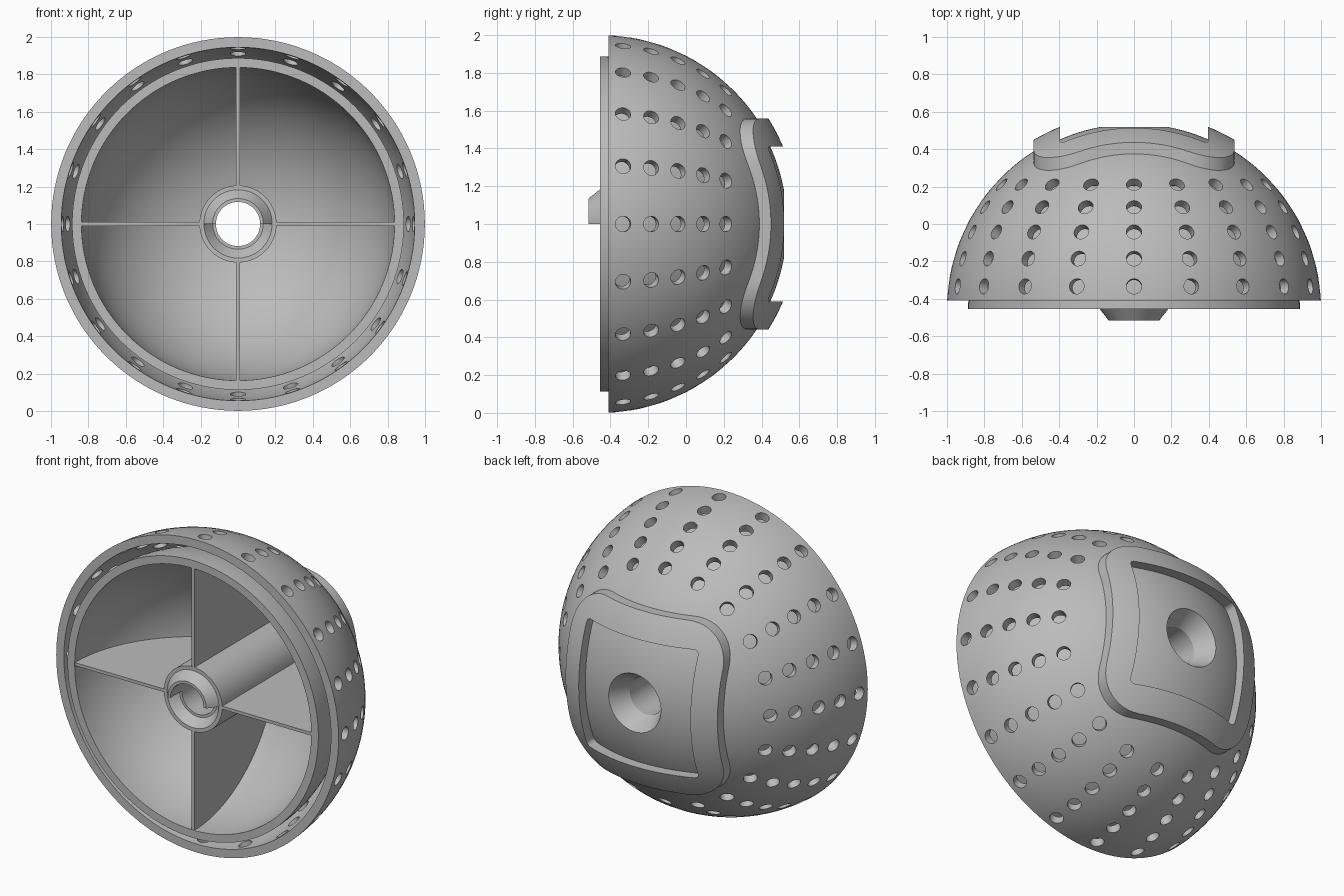
import bpy, bmesh
from math import sin, cos, tau, pi, radians, degrees, acos

if "Cube" in bpy.data.objects:
    bpy.data.objects.remove(bpy.data.objects["Cube"], do_unlink=True)

FACE = -0.455          # mounting plane, also the centre of every sphere
AXIS_Z = 1.0
BORE, HUB = 0.118, 0.206
INNER, INNER_OUT, OUTER_IN, OUTER = 0.837, 0.887, 0.946, 1.0

grey = bpy.data.materials.new("plain grey")
grey.use_nodes = True
grey.diffuse_color = (0.5, 0.5, 0.5, 1)
grey.node_tree.nodes["Principled BSDF"].inputs["Base Color"].default_value = (0.5, 0.5, 0.5, 1)


def finish(name, bm):
    bmesh.ops.recalc_face_normals(bm, faces=bm.faces)
    mesh = bpy.data.meshes.new(name)
    bm.to_mesh(mesh)
    bm.free()
    mesh.materials.append(grey)
    ob = bpy.data.objects.new(name, mesh)
    bpy.context.collection.objects.link(ob)
    return ob


def arc(radius, start, end, steps):
    """Points (r, y) on a sphere section; angles rise from the mounting plane."""
    angles = [radians(start + (end - start) * i / steps) for i in range(steps + 1)]
    return [(radius * cos(a), FACE + radius * sin(a)) for a in angles]


def lat(r, radius):
    return degrees(acos(r / radius))


def revolve(name, profile, segments=128, sweep=tau):
    """Turn a closed (r, y) profile about the y axis."""
    bm = bmesh.new()
    full = sweep == tau
    rings = []
    for s in range(segments if full else segments + 1):
        a = sweep * s / segments
        rings.append([bm.verts.new((r * cos(a), y, AXIS_Z + r * sin(a))) for r, y in profile])
    n = len(profile)
    for s in range(segments):
        here, there = rings[s], rings[(s + 1) % len(rings)]
        for i in range(n):
            j = (i + 1) % n
            bm.faces.new((here[i], here[j], there[j], there[i]))
    if not full:
        bm.faces.new(rings[0])
        bm.faces.new(rings[-1])
    return finish(name, bm)


def rounded_prism(name, half_x, half_z, corner, y0, y1, steps=12):
    bm = bmesh.new()
    loop = []
    for q, (sx, sz) in enumerate([(1, 1), (-1, 1), (-1, -1), (1, -1)]):
        for i in range(steps + 1):
            a = pi / 2 * (q + i / steps)
            loop.append(bm.verts.new((sx * (half_x - corner) + corner * cos(a), y0,
                                      AXIS_Z + sz * (half_z - corner) + corner * sin(a))))
    face = bm.faces.new(loop)
    top = bmesh.ops.extrude_face_region(bm, geom=[face])["geom"]
    bmesh.ops.translate(bm, vec=(0, y1 - y0, 0),
                        verts=[g for g in top if isinstance(g, bmesh.types.BMVert)])
    return finish(name, bm)


def boolean(target, tool, operation, keep=False):
    mod = target.modifiers.new("cut", "BOOLEAN")
    mod.operation, mod.object, mod.solver = operation, tool, "EXACT"
    bpy.context.view_layer.objects.active = target
    bpy.ops.object.modifier_apply(modifier=mod.name)
    if not keep:
        bpy.data.objects.remove(tool, do_unlink=True)


# Double-walled dome with a hub tube and a countersunk bore
profile = [(BORE, -0.40), (0.135, -0.40), (0.182, FACE), (HUB, FACE)]
profile += arc(INNER, lat(HUB, INNER), 0, 28)
profile += arc(INNER_OUT, 0, 48, 18)
profile += arc(OUTER_IN, 48, 2.72, 18)
profile += arc(OUTER, 2.58, lat(0.19, OUTER), 32)
profile += [(BORE, 0.40)]
dome = revolve("perforated_dome", profile)

# Radial vent holes through the outer wall
bm = bmesh.new()
for row in range(5):
    up = radians(7 + 8.7 * row)
    for col in range(20):
        a = tau * col / 20
        n = bmesh.ops.create_cone(bm, cap_ends=True, segments=24, radius1=0.041,
                                  radius2=0.041, depth=0.13)["verts"]
        from mathutils import Vector, Matrix
        d = Vector((cos(up) * cos(a), sin(up), cos(up) * sin(a)))
        place = Matrix.Translation(Vector((0, FACE, AXIS_Z)) + d * 0.98)
        bmesh.ops.transform(bm, verts=n, matrix=place @ d.to_track_quat("Z", "Y").to_matrix().to_4x4())
boolean(dome, finish("hole_cutter", bm), "DIFFERENCE")

# Raised rounded-square pad on the back
pad = revolve("back_pad", arc(0.985, 35, lat(0.3, 0.985), 14) + arc(1.052, lat(0.3, 1.052), 35, 16))
boolean(pad, rounded_prism("pad_outline", 0.537, 0.558, 0.25, -0.2, 1), "INTERSECT")

# Square recess with a domed floor, cut into both pad and dome
recess = revolve("recess_cutter", arc(0.99, 45, lat(0.15, 0.99), 16) + arc(1.15, lat(0.15, 1.15), 45, 16))
boolean(recess, rounded_prism("recess_outline", 0.395, 0.41, 0.03, -0.2, 1, 4), "INTERSECT")
boolean(pad, recess, "DIFFERENCE", keep=True)
boolean(dome, recess, "DIFFERENCE")

# Half-round coupling tooth in the hub mouth
tooth = revolve("coupling_tooth", [(BORE, -0.40), (BORE, -0.515), (0.136, -0.515),
                                   (0.183, FACE), (0.136, -0.40)], 64, pi)

# Four ribs from the hub to the inner wall
ribs = []
for i, name in enumerate(["left", "upper", "right", "lower"]):
    a = i * pi / 2
    bm = bmesh.new()
    edge = [(0.195, FACE + 0.001)] + arc(0.845, 0.1, lat(0.195, 0.845), 32)
    sides = []
    for t in (-0.01, 0.01):
        sides.append([bm.verts.new((r * cos(a) - t * sin(a), y, AXIS_Z + r * sin(a) + t * cos(a)))
                      for r, y in edge])
        bm.faces.new(sides[-1])
    for k in range(len(edge)):
        m = (k + 1) % len(edge)
        bm.faces.new((sides[0][k], sides[0][m], sides[1][m], sides[1][k]))
    ribs.append(finish(name + "_rib", bm))

# Smooth curved walls, crisp edges
bpy.ops.object.select_all(action="DESELECT")
for ob in [dome, pad, tooth] + ribs:
    ob.select_set(True)
bpy.context.view_layer.objects.active = dome
bpy.ops.object.shade_smooth_by_angle(angle=radians(25))
